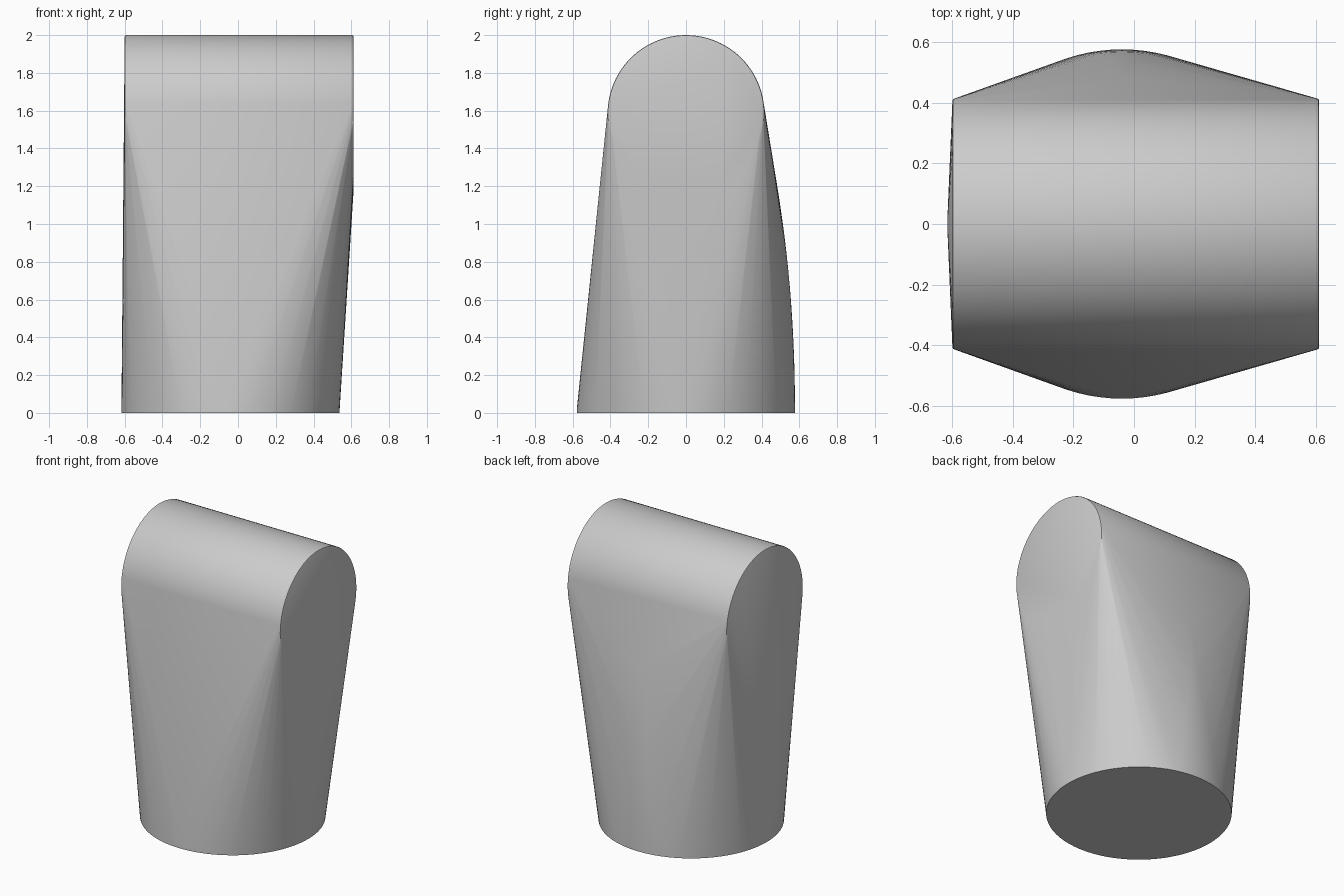
import bpy
import bmesh
import math
from mathutils import Vector

cube = bpy.data.objects.get("Cube")
if cube:
    bpy.data.objects.remove(cube, do_unlink=True)

AXIS_X = -0.04
BASE_R = 0.577
TOP_R = 0.415
TOP_Z = 2 - TOP_R
LEFT, RIGHT = 0.612, -0.6
ROUND = 0.008
SIDES = 96

grey = bpy.data.materials.new("plain grey")
grey.use_nodes = True
colour = (0.6, 0.6, 0.6, 1)
grey.diffuse_color = colour
grey.node_tree.nodes["Principled BSDF"].inputs["Base Color"].default_value = colour


def base_ring(z):
    """Circle around the upright axis."""
    return [Vector((AXIS_X + BASE_R * math.cos(a), BASE_R * math.sin(a), z))
            for a in (math.tau * i / SIDES for i in range(SIDES))]


def barrel_ring(x, r):
    """Circle around the level barrel axis."""
    return [Vector((x, r * math.cos(a), TOP_Z + r * math.sin(a)))
            for a in (math.tau * i / SIDES for i in range(SIDES))]


# Round foot and rounded-edge level barrel
points = base_ring(0) + base_ring(0.03)
for end, inward in ((LEFT, -ROUND), (RIGHT, ROUND)):
    points += barrel_ring(end, TOP_R - ROUND)
    points += barrel_ring(end + inward * 0.3, TOP_R - ROUND * 0.3)
    points += barrel_ring(end + inward, TOP_R)

# Gentle swelling on the back, fading out towards the barrel
STEPS = 16
for i in range(1, STEPS):
    t = i / STEPS
    z = t * 1.5
    depth = BASE_R - 0.15 * t ** 2.1
    half_angle = math.radians(18) * (1 - t)
    for j in range(-4, 5):
        a = half_angle * j / 4
        points.append(Vector((AXIS_X + depth * math.sin(a), depth * math.cos(a), z)))

# Skin stretched over the foot, the swelling and the barrel
bm = bmesh.new()
for p in points:
    bm.verts.new(p)
bmesh.ops.convex_hull(bm, input=bm.verts)
bmesh.ops.delete(bm, geom=[v for v in bm.verts if not v.link_faces], context='VERTS')
bmesh.ops.dissolve_limit(bm, angle_limit=math.radians(0.2), verts=bm.verts, edges=bm.edges)
bmesh.ops.recalc_face_normals(bm, faces=bm.faces)

mesh = bpy.data.meshes.new("tapered_body")
bm.to_mesh(mesh)
bm.free()
mesh.materials.append(grey)
body = bpy.data.objects.new("tapered_body", mesh)
bpy.context.collection.objects.link(body)

bpy.ops.object.select_all(action='DESELECT')
body.select_set(True)
bpy.context.view_layer.objects.active = body
bpy.ops.object.shade_smooth_by_angle(angle=math.radians(30))
